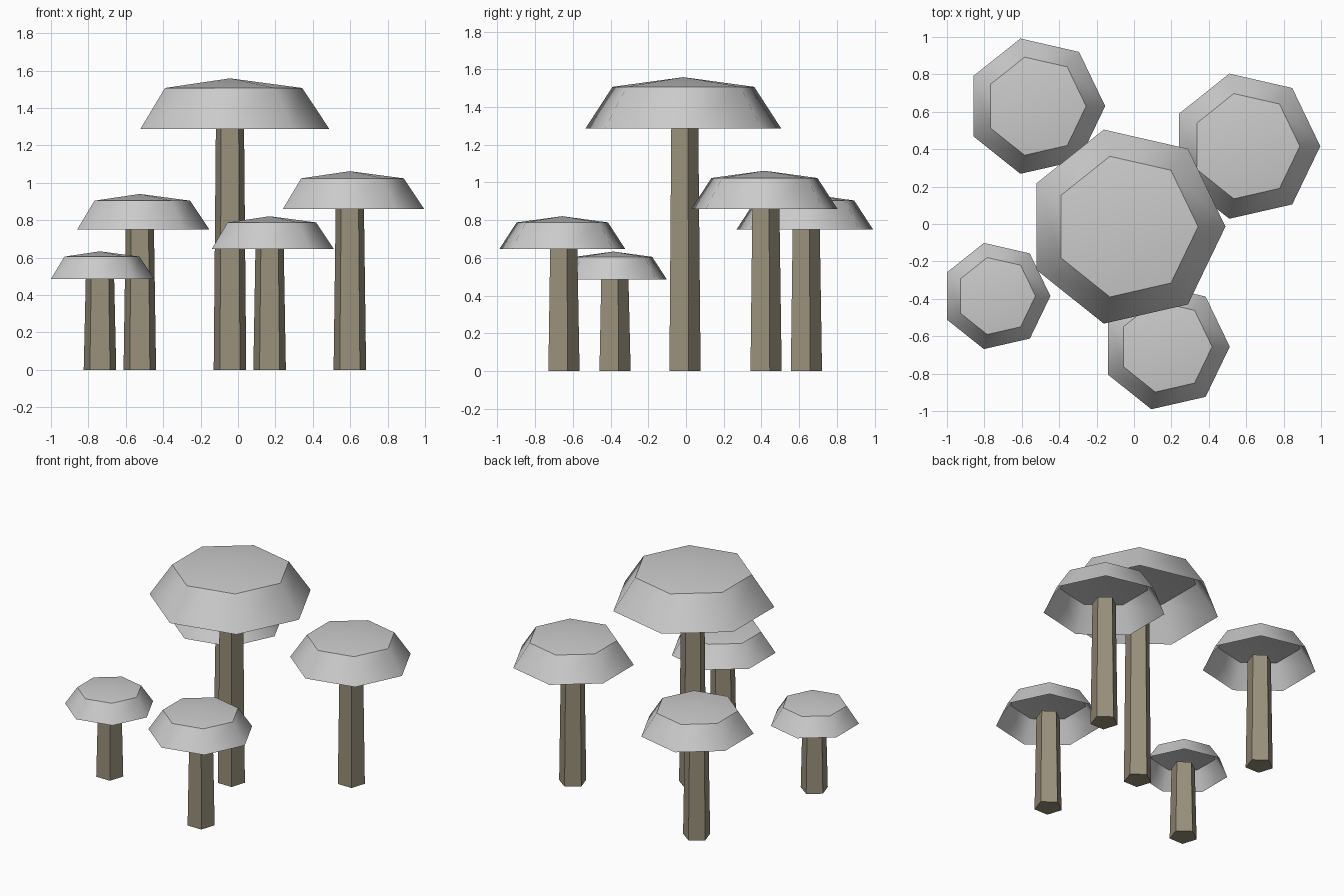
import bpy, bmesh, math

if "Cube" in bpy.data.objects:
    bpy.data.objects.remove(bpy.data.objects["Cube"])

stem_mat = bpy.data.materials.new("stem_brown")
stem_mat.diffuse_color = (0.32, 0.28, 0.20, 1)
stem_mat.use_nodes = True
stem_mat.node_tree.nodes["Principled BSDF"].inputs["Base Color"].default_value = stem_mat.diffuse_color


def ring(bm, n, r, z, start):
    return [bm.verts.new((r * math.cos(start + math.tau * i / n),
                          r * math.sin(start + math.tau * i / n), z)) for i in range(n)]


def bridge(bm, low, high):
    n = len(low)
    for i in range(n):
        j = (i + 1) % n
        bm.faces.new((low[i], low[j], high[j], high[i]))


def finish(bm, name, loc):
    me = bpy.data.meshes.new(name)
    bm.to_mesh(me)
    bm.free()
    ob = bpy.data.objects.new(name, me)
    ob.location = loc
    bpy.context.collection.objects.link(ob)
    return ob


def make_stem(name, x, y, height):
    # tapered five-sided post with its flat side to the front
    bm = bmesh.new()
    low = ring(bm, 5, 0.0915, 0, math.pi / 2)
    high = ring(bm, 5, 0.079, height, math.pi / 2)
    bridge(bm, low, high)
    bm.faces.new(low[::-1])
    bm.faces.new(high)
    finish(bm, name, (x, y, 0)).data.materials.append(stem_mat)


def make_cap(name, x, y, z, r):
    # hollow seven-sided cap: sloping skirt and shallow peak, open underneath
    bm = bmesh.new()
    rim = ring(bm, 7, r, 0, 0)
    shoulder = ring(bm, 7, r * 0.725, r * 0.413, 0)
    bridge(bm, rim, shoulder)
    peak = bm.verts.new((0, 0, r * 0.51))
    for i in range(7):
        bm.faces.new((shoulder[i], shoulder[(i + 1) % 7], peak))
    ob = finish(bm, name, (x, y, z))
    # soft around the skirt, sharp at the shoulder
    ob.data.shade_smooth()
    ob.data.set_sharp_from_angle(angle=math.radians(47))


# name, x, y, rim height, cap radius
mushrooms = [
    ("centre", -0.043, -0.014, 1.287, 0.532),
    ("back_left", -0.525, 0.630, 0.751, 0.371),
    ("back_right", 0.598, 0.416, 0.859, 0.398),
    ("front_left", -0.738, -0.385, 0.485, 0.291),
    ("front_right", 0.169, -0.656, 0.646, 0.343),
]
for name, x, y, z, r in mushrooms:
    make_stem(name + "_stem", x, y, z + 0.035)
    make_cap(name + "_cap", x, y, z, r)
